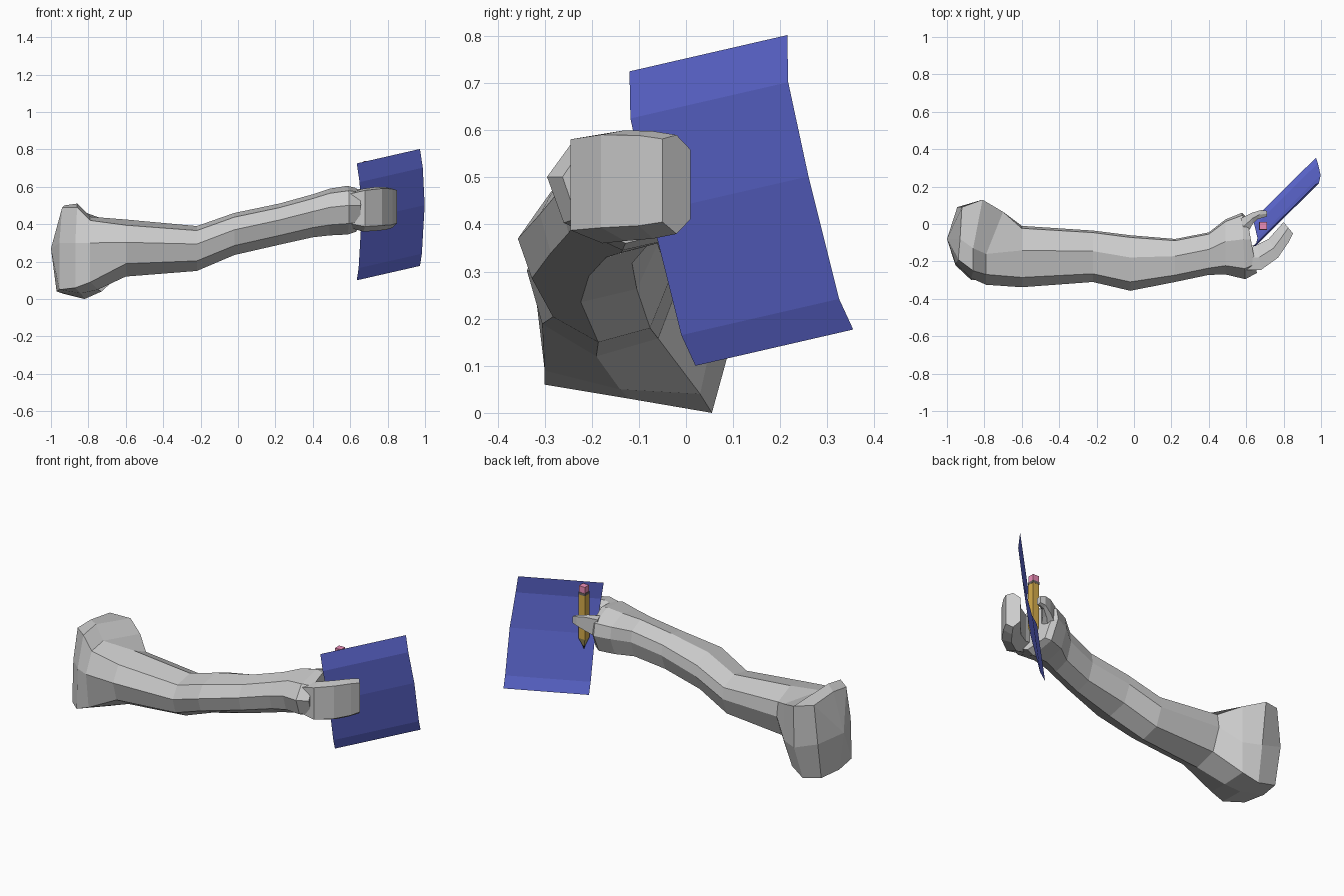
import bpy, bmesh, math
from mathutils import Vector

if "Cube" in bpy.data.objects:
    bpy.data.objects.remove(bpy.data.objects["Cube"])


def finish(name, bm, colour=None, closed=True):
    if closed:
        bmesh.ops.recalc_face_normals(bm, faces=bm.faces)
    me = bpy.data.meshes.new(name)
    bm.to_mesh(me)
    bm.free()
    ob = bpy.data.objects.new(name, me)
    bpy.context.collection.objects.link(ob)
    if colour:
        mat = bpy.data.materials.new(name + "_colour")
        mat.diffuse_color = (*colour, 1)
        mat.use_nodes = True
        mat.node_tree.nodes["Principled BSDF"].inputs["Base Color"].default_value = mat.diffuse_color
        me.materials.append(mat)
    return ob


def loft(name, rings, tip=None, colour=None):
    """Skin a list of equal rings; close the start with a point or a cap."""
    bm = bmesh.new()
    vs = [[bm.verts.new(p) for p in r] for r in rings]
    n = len(vs[0])
    for a, b in zip(vs, vs[1:]):
        for i in range(n):
            j = (i + 1) % n
            bm.faces.new((a[i], a[j], b[j], b[i]))
    if tip:
        t = bm.verts.new(tip)
        for i in range(n):
            bm.faces.new((t, vs[0][(i + 1) % n], vs[0][i]))
    else:
        bm.faces.new(vs[0][::-1])
    bm.faces.new(vs[-1])
    return finish(name, bm, colour)


# Arm: eight-sided section from shoulder to palm
SECTION = [(.2, 1), (-.68, .8), (-1, .2), (-.8, -.55), (-.1, -1), (.7, -.75), (1, .1), (.92, .65)]


def arm_ring(x, y0, y1, z0, z1, shear=0):
    ring = []
    for u, v in SECTION:
        y = (y0 + y1) / 2 + u * (y1 - y0) / 2
        ring.append((x - shear * y, y, (z0 + z1) / 2 + v * (z1 - z0) / 2))
    return ring


shoulder = [
    [(-.93, -.08, .50), (-.94, -.19, .49), (-.955, -.21, .30), (-.955, -.22, .05), (-.97, -.08, .04),
     (-.94, .05, .03), (-.945, .09, .25), (-.92, .09, .48)],
    [(-.86, -.13, .51), (-.86, -.25, .49), (-.87, -.29, .30), (-.87, -.30, .06), (-.84, -.12, .03),
     (-.82, .055, .0), (-.80, .11, .2), (-.81, .13, .46)],
    [(-.79, -.16, .44), (-.79, -.27, .42), (-.79, -.325, .30), (-.79, -.30, .09), (-.75, -.14, .05),
     (-.73, .03, .04), (-.70, .065, .2), (-.70, .065, .42)],
]
stations = [(-.60, -.338, -.01, .12, .425),
            (-.22, -.31, -.035, .15, .39), (-.02, -.357, -.06, .235, .46),
            (.22, -.31, -.08, .29, .51), (.40, -.272, -.045, .33, .56)]
# Palm rings end the arm
palm = [(.49, -.27, .025, .34, .59), (.58, -.295, .06, .345, .605, .05), (.61, -.262, .035, .36, .595, .18)]
loft("arm", shoulder + [arm_ring(*s) for s in stations + palm], tip=(-1, -.08, .27))


# Fingers and thumb: curved slabs given by outer and inner plan points
def slab_ring(ox, oy, ix, iy, z0, z1):
    h = z1 - z0
    mx, my = (ox + ix) / 2, (oy + iy) / 2
    return [(ox, oy, z0 + .12 * h), (ox, oy, z1 - .04 * h), (mx, my, z1),
            (ix, iy, z1 - .15 * h), (ix, iy, z0 + .15 * h), (mx, my, z0)]


fingers = [(.60, -.245, .60, -.12, .38, .57), (.68, -.245, .66, -.11, .36, .59),
           (.77, -.18, .72, -.08, .365, .60), (.825, -.10, .755, -.04, .37, .598),
           (.85, -.05, .80, .01, .38, .59)]
loft("fingers", [slab_ring(*f) for f in fingers])

thumb = [(.57, .03, .60, -.06, .45, .58), (.63, .06, .635, 0, .49, .59),
         (.68, .075, .66, .025, .52, .585), (.71, .07, .71, .04, .53, .575)]
loft("thumb", [slab_ring(*t) for t in thumb])


# Pencil: stacked square sections
def square(r, z):
    return [(.69 + r * a, -.01 + r * b, z) for a, b in ((-1, -1), (1, -1), (1, 1), (-1, 1))]


for name, r0, z0, r1, z1, col in [
        ("pencil_lead", .001, .355, .006, .375, (.03, .03, .03)),
        ("pencil_point", .006, .375, .021, .42, (.50, .42, .14)),
        ("pencil_shaft", .021, .42, .021, .685, (.68, .42, .07)),
        ("pencil_band", .022, .685, .022, .70, (.15, .13, .12)),
        ("pencil_eraser", .02, .70, .02, .737, (.85, .27, .48))]:
    loft(name, [square(r0, z0), square(r1, z1)], colour=col)

# Paper: bowed sheet swept sideways
edge = [(.635, -.12, .725), (.65, -.118, .625), (.66, -.075, .425),
        (.645, -.01, .165), (.635, .02, .10)]
bm = bmesh.new()
rows = [(bm.verts.new(p), bm.verts.new(Vector(p) + Vector((.338, .335, .077)))) for p in edge]
for (a, b), (c, d) in zip(rows, rows[1:]):
    bm.faces.new((a, c, d, b))
finish("paper", bm, (.12, .15, .70), closed=False)
